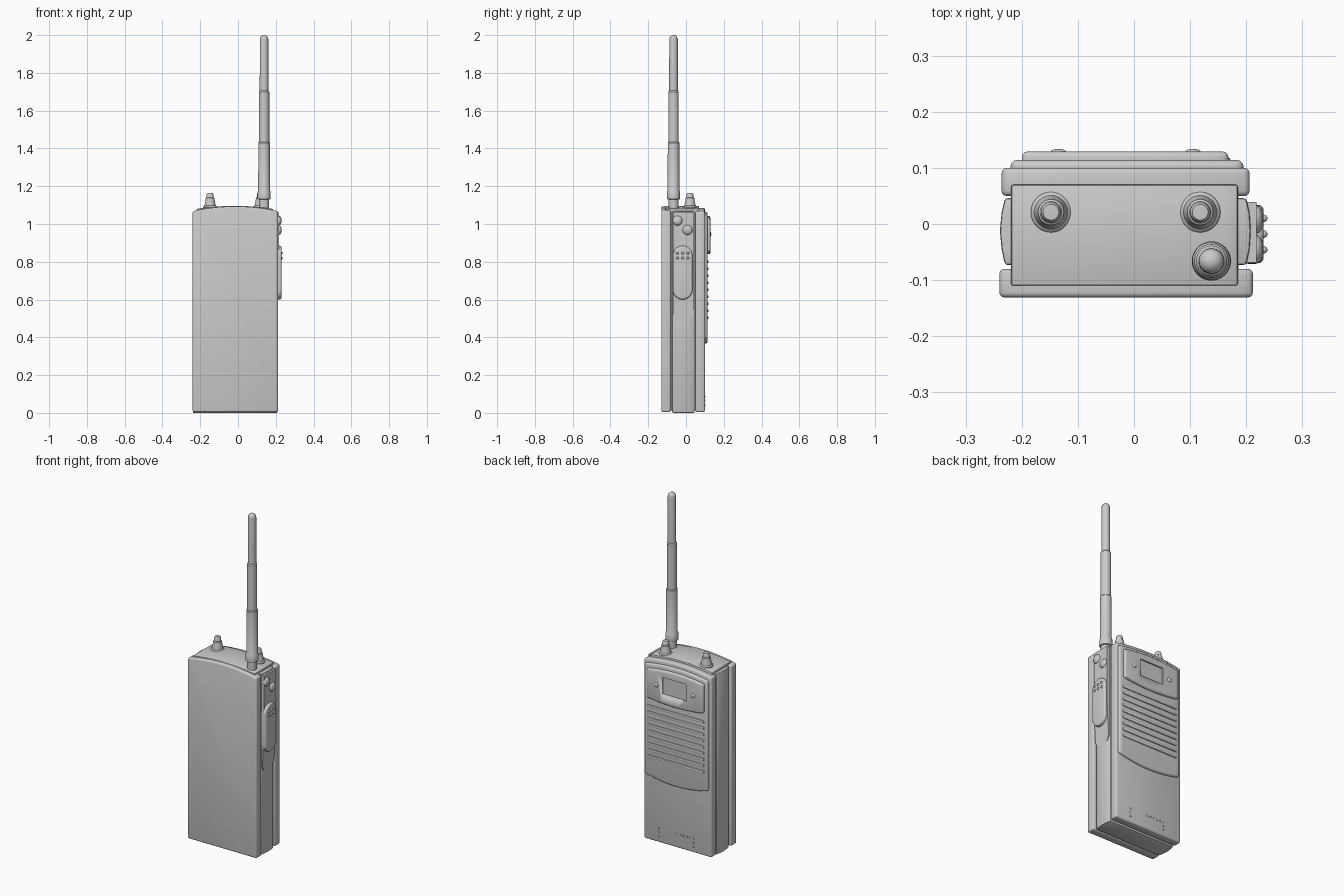
import bpy, bmesh, math
from mathutils import Vector

if "Cube" in bpy.data.objects:
    bpy.data.objects.remove(bpy.data.objects["Cube"])


def finish(name, bm, angle=35):
    bmesh.ops.recalc_face_normals(bm, faces=bm.faces)
    me = bpy.data.meshes.new(name)
    bm.to_mesh(me)
    bm.free()
    ob = bpy.data.objects.new(name, me)
    bpy.context.collection.objects.link(ob)
    bpy.ops.object.select_all(action='DESELECT')
    ob.select_set(True)
    bpy.context.view_layer.objects.active = ob
    bpy.ops.object.shade_smooth_by_angle(angle=math.radians(angle))
    return ob


def prism(name, pts, axis, a, b, bevel=0.0, seg=3, shape=None):
    """Extrude a 2D outline along an axis from a to b and round its sharp edges."""
    place = {'x': lambda p, t: (t, p[0], p[1]),
             'y': lambda p, t: (p[0], t, p[1]),
             'z': lambda p, t: (p[0], p[1], t)}[axis]
    bm = bmesh.new()
    lo = [bm.verts.new(place(p, a)) for p in pts]
    hi = [bm.verts.new(place(p, b)) for p in pts]
    bm.faces.new(lo)
    bm.faces.new(hi)
    for i in range(len(pts)):
        j = (i + 1) % len(pts)
        bm.faces.new((lo[i], lo[j], hi[j], hi[i]))
    bmesh.ops.recalc_face_normals(bm, faces=bm.faces)
    if shape:
        for v in hi:
            v.co = shape(v.co)
    if bevel:
        edges = [e for e in bm.edges if e.calc_face_angle(0) > 0.6]
        bmesh.ops.bevel(bm, geom=edges, offset=bevel, segments=seg,
                        profile=0.5, affect='EDGES', clamp_overlap=True)
    return finish(name, bm)


def lathe(name, profile, loc, axis=(0, 0, 1), steps=32):
    """Spin an (r, h) profile; the axis points along the given direction."""
    bm = bmesh.new()
    vs = [bm.verts.new((r, 0, h)) for r, h in profile]
    es = [bm.edges.new(p) for p in zip(vs, vs[1:])]
    bmesh.ops.spin(bm, geom=vs + es, cent=(0, 0, 0), axis=(0, 0, 1),
                   angle=math.tau, steps=steps)
    bmesh.ops.remove_doubles(bm, verts=bm.verts, dist=1e-5)
    rot = Vector((0, 0, 1)).rotation_difference(Vector(axis)).to_matrix()
    bmesh.ops.rotate(bm, verts=bm.verts, cent=(0, 0, 0), matrix=rot)
    bmesh.ops.translate(bm, verts=bm.verts, vec=loc)
    return finish(name, bm)


def rect(x0, x1, z0, z1):
    return [(x0, z0), (x1, z0), (x1, z1), (x0, z1)]


def arched(x0, x1, z0, dip, z1, rise, n=16):
    """Panel outline whose bottom sags by dip and whose top bows up by rise."""
    def row(z, h):
        return [(x0 + (x1 - x0) * i / n, z + h * (1 - (2 * i / n - 1) ** 2))
                for i in range(n + 1)]
    bottom = row(z0, -dip) if dip else [(x0, z0), (x1, z0)]
    return bottom + row(z1, rise)[::-1]


def capsule(y, r, z0, z1, round_top=True, n=16):
    """Upright slot outline, round at the bottom and optionally at the top."""
    low = [(y - r * math.cos(math.pi * i / n), z0 + r - r * math.sin(math.pi * i / n))
           for i in range(n + 1)]
    if not round_top:
        return low + [(y + r, z1), (y - r, z1)]
    return low + [(y + r * math.cos(math.pi * i / n), z1 - r + r * math.sin(math.pi * i / n))
                  for i in range(n + 1)]


# Case: front and back shells with the inner body showing as grooves between
prism("front_shell", arched(-0.24, 0.212, 0.004, 0, 1.068, 0.025), 'y', -0.131, -0.08, 0.009)
prism("back_shell", arched(-0.236, 0.206, 0.004, 0, 1.064, 0.022), 'y', 0.05, 0.1, 0.009)
prism("inner_body", arched(-0.218, 0.186, 0.012, 0, 1.06, 0.025), 'y', -0.1, 0.08)

# Bowed middle band forming both narrow sides
band = [(-0.23, -0.073), (-0.236, -0.045), (-0.239, -0.012), (-0.236, 0.02), (-0.23, 0.046),
        (0.2, 0.046), (0.206, 0.02), (0.208, -0.012), (0.206, -0.045), (0.2, -0.073)]
prism("side_band", band, 'z', 0.0, 1.068, 0.005, 2)

# Top cap
prism("top_cap", arched(-0.219, 0.185, 1.03, 0, 1.08, 0.016), 'y', -0.11, 0.07, 0.004, 2)

# Grip ramp on the right side, fading out downwards
def fade(co):
    t = max(0.0, min(1.0, (co.z - 0.48) / 0.25))
    return Vector((0.206 + 0.012 * t, co.y, co.z))

ramp = capsule(-0.015, 0.054, 0.48, 1.062, False)
ramp[17:17] = [(0.039, 0.73)]
ramp.append((-0.069, 0.73))
prism("grip_ramp", ramp, 'x', 0.17, 0.218, 0.0, shape=fade)

# Push-to-talk key with six grip bumps, and two round side buttons
prism("talk_key", capsule(-0.018, 0.052, 0.6, 0.885), 'x', 0.19, 0.231, 0.01, 4)


def dome(name, loc, r, h, axis, steps=12):
    prof = [(r, -h)] + [(r * math.cos(a * math.pi / 8), h * math.sin(a * math.pi / 8))
                        for a in range(4)] + [(0, h)]
    return lathe(name, prof, loc, axis, steps)


for y in (-0.046, -0.018, 0.01):
    for z in (0.82, 0.846):
        dome("key_bump", (0.23, y, z), 0.007, 0.008, (1, 0, 0))
for y, z in ((-0.045, 1.018), (0.008, 0.968)):
    dome("side_button", (0.217, y, z), 0.026, 0.014, (1, 0, 0), 28)

# Speaker plate on the back with its raised display panel
prism("speaker_plate", arched(-0.22, 0.195, 0.395, 0.028, 1.045, 0.02), 'y', 0.09, 0.114, 0.011)
panel = prism("display_panel", arched(-0.2, 0.168, 0.855, 0.015, 1.025, 0.017),
              'y', 0.1, 0.129, 0.009)

# Recessed display window
cutter = prism("window_cutter", rect(-0.09, 0.064, 0.9, 1.0), 'y', 0.121, 0.16)
cutter.hide_render = True
mod = panel.modifiers.new("window", 'BOOLEAN')
mod.object = cutter
mod.solver = 'EXACT'
bpy.context.view_layer.objects.active = panel
bpy.ops.object.modifier_apply(modifier=mod.name)
bpy.data.objects.remove(cutter)
for x in (-0.135, 0.105):
    dome("panel_button", (x, 0.128, 0.945), 0.014, 0.006, (0, 1, 0), 20)

# Speaker slats
for i in range(9):
    z = 0.8 - 0.037 * i
    prism("speaker_slat", rect(-0.198, 0.172, z - 0.008, z + 0.008), 'y', 0.106, 0.119, 0.005, 2)

# Small raised dots low on the back
dots = [(0.108, 0.04 + 0.023 * i) for i in range(3)]
dots += [(-0.008 - 0.022 * i, 0.086) for i in range(6)]
dots += [(-0.118, 0.063), (-0.118, 0.04)]
for x, z in dots:
    dome("back_dot", (x, 0.1, z), 0.005, 0.003, (0, 1, 0), 10)

# Control knobs
knob = [(0.036, -0.03), (0.036, 0.004), (0.032, 0.009), (0.03, 0.01), (0.025, 0.035),
        (0.023, 0.05), (0.019, 0.053), (0.018, 0.07), (0.014, 0.077), (0, 0.078)]
for x in (-0.148, 0.118):
    lathe("control_knob", knob, (x, 0.021, 1.087))

# Stepped antenna with a rounded tip
antenna = [(0.027, 1.05), (0.027, 1.13), (0.034, 1.132), (0.035, 1.137), (0.034, 1.172),
           (0.031, 1.178), (0.0305, 1.43), (0.0275, 1.434), (0.0275, 1.7), (0.023, 1.706),
           (0.0225, 1.978)]
antenna += [(0.0225 * math.cos(a * math.pi / 12), 1.978 + 0.022 * math.sin(a * math.pi / 12))
            for a in range(1, 6)] + [(0, 2.0)]
lathe("antenna", antenna, (0.138, -0.066, 0))
